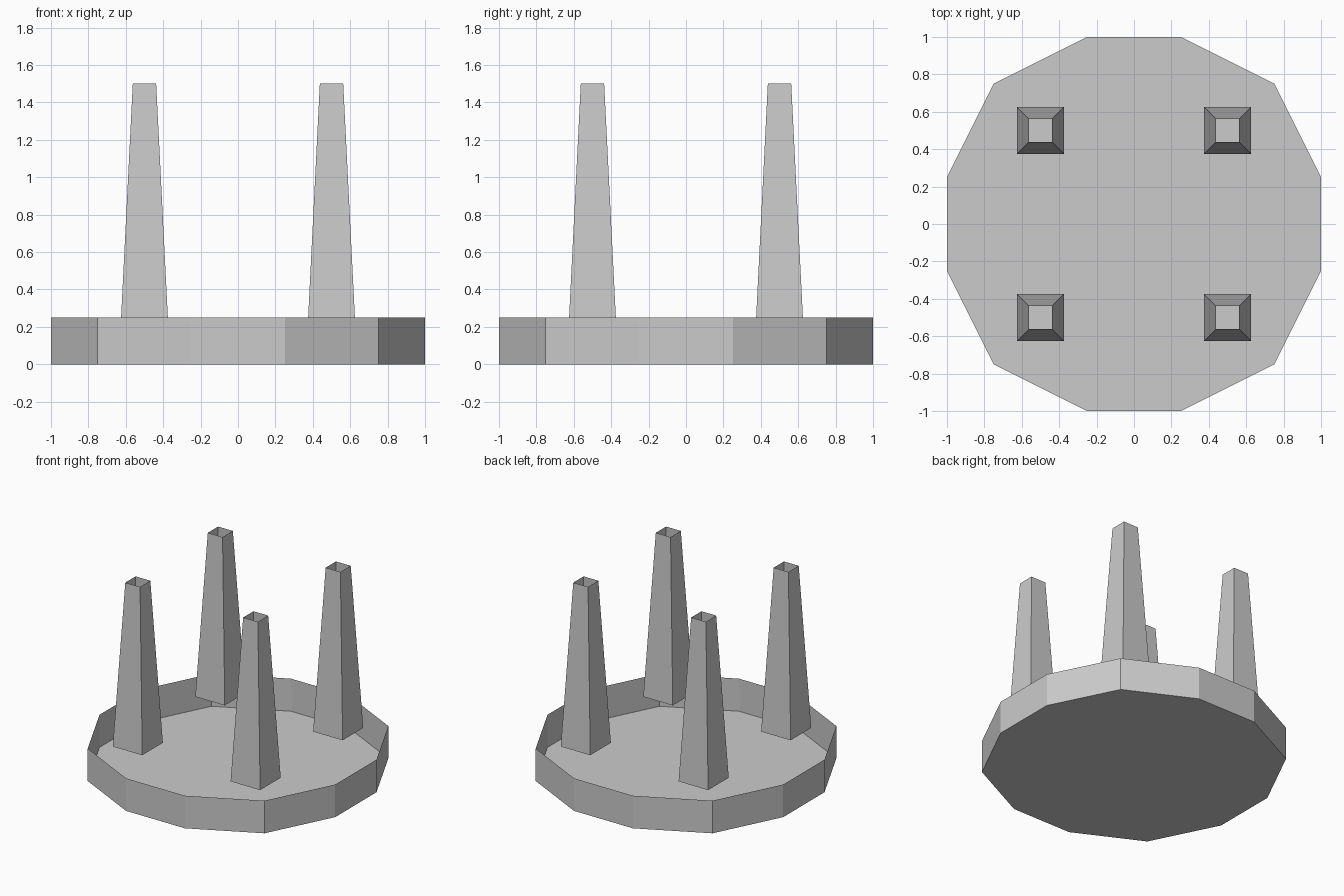
import bpy, bmesh

if "Cube" in bpy.data.objects:
    bpy.data.objects.remove(bpy.data.objects["Cube"])


def open_tube(name, bottom, top, z0, z1, floor=False):
    """Single-walled tube between two counter-clockwise outlines, optionally closed below."""
    bm = bmesh.new()
    lo = [bm.verts.new((x, y, z0)) for x, y in bottom]
    hi = [bm.verts.new((x, y, z1)) for x, y in top]
    n = len(lo)
    for i in range(n):
        j = (i + 1) % n
        bm.faces.new((lo[i], lo[j], hi[j], hi[i]))
    if floor:
        bm.faces.new(lo[::-1])
    mesh = bpy.data.meshes.new(name)
    bm.to_mesh(mesh)
    bm.free()
    obj = bpy.data.objects.new(name, mesh)
    bpy.context.collection.objects.link(obj)
    return obj


def square(cx, cy, h):
    return [(cx - h, cy - h), (cx + h, cy - h), (cx + h, cy + h), (cx - h, cy + h)]


# Twelve-sided seat shell, lying upside down: one quarter outline turned four times
outline = []
quarter = [(1, -0.25), (1, 0.25), (0.75, 0.75)]
for _ in range(4):
    outline += quarter
    quarter = [(-y, x) for x, y in quarter]
open_tube("seat", outline, outline, 0, 0.25, floor=True)

# Four tapered hollow legs, open at both ends, starting level with the seat rim
for side, x in (("left", -0.5), ("right", 0.5)):
    for end, y in (("front", -0.5), ("back", 0.5)):
        open_tube(f"{end}_{side}_leg", square(x, y, 0.125), square(x, y, 0.0625), 0.25, 1.5)
